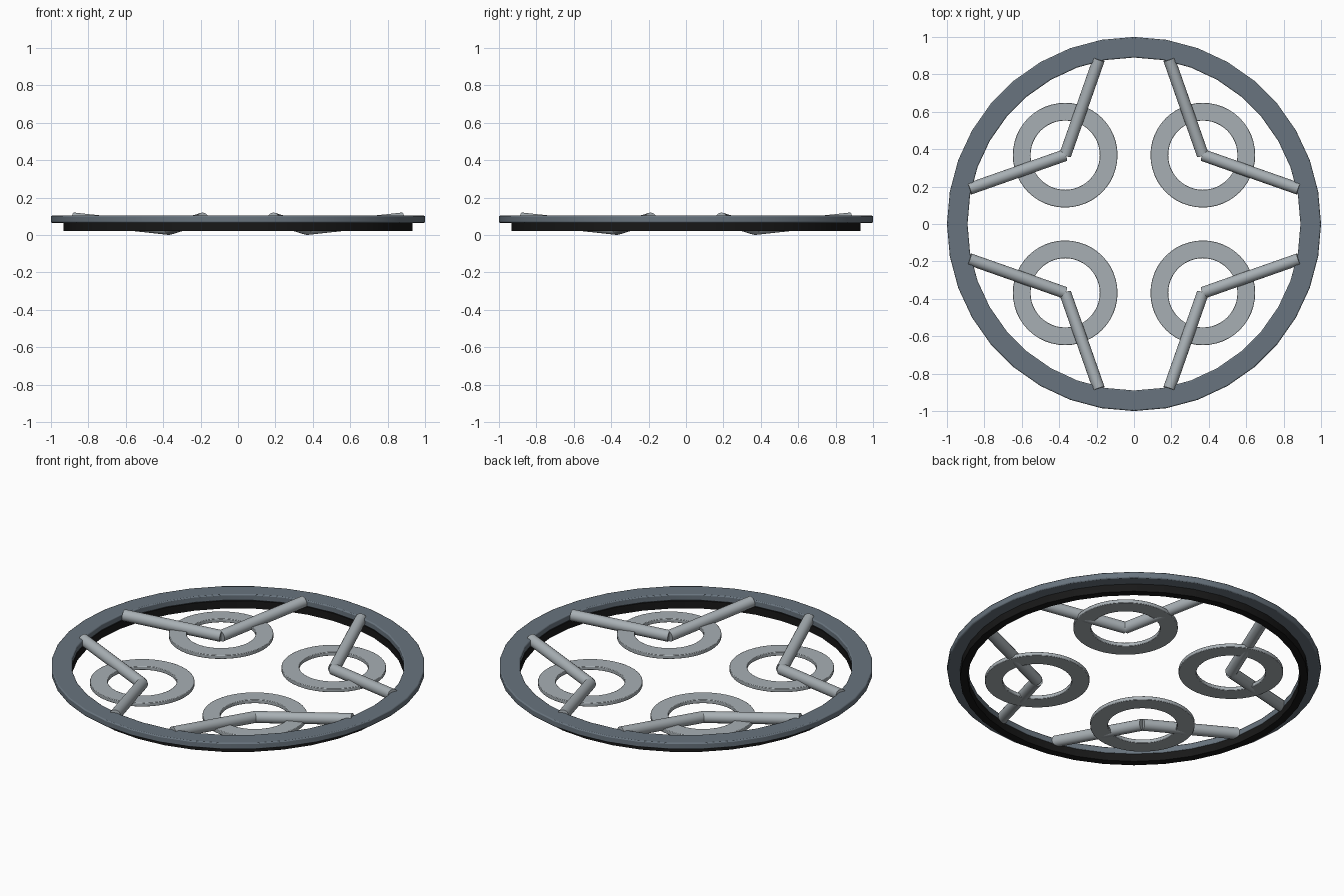
import bpy, math
from mathutils import Vector

cube = bpy.data.objects.get("Cube")
if cube:
    bpy.data.objects.remove(cube, do_unlink=True)


def material(name, colour):
    m = bpy.data.materials.new(name)
    m.use_nodes = True
    m.diffuse_color = (*colour, 1)
    m.node_tree.nodes["Principled BSDF"].inputs["Base Color"].default_value = (*colour, 1)
    return m


slate = material("slate grey", (0.14, 0.175, 0.21))
black = material("black rubber", (0.009, 0.009, 0.009))
silver = material("light grey", (0.39, 0.43, 0.455))


def finish(obj, name, mat):
    obj.name = name
    obj.data.materials.append(mat)
    bpy.ops.object.shade_smooth_by_angle(angle=math.radians(40))
    return obj


def ring(name, mat, centre, inner, outer, low, high, sides, bevel=0):
    """Flat band with a rectangular section, swept about a vertical axis."""
    section = [(inner, low), (outer, low), (outer, high), (inner, high)]
    verts, faces = [], []
    for i in range(sides):
        a = math.tau * i / sides
        verts += [(r * math.cos(a), r * math.sin(a), z) for r, z in section]
        n = (i + 1) % sides
        for k in range(4):
            j = (k + 1) % 4
            faces.append((4 * i + k, 4 * n + k, 4 * n + j, 4 * i + j))
    mesh = bpy.data.meshes.new(name)
    mesh.from_pydata(verts, [], [f[::-1] for f in faces])
    obj = bpy.data.objects.new(name, mesh)
    bpy.context.collection.objects.link(obj)
    obj.location = (*centre, 0)
    bpy.ops.object.select_all(action='DESELECT')
    obj.select_set(True)
    bpy.context.view_layer.objects.active = obj
    if bevel:
        mod = obj.modifiers.new("soft edges", 'BEVEL')
        mod.width = bevel
        mod.segments = 2
        mod.limit_method = 'ANGLE'
        mod.angle_limit = math.radians(40)
    return finish(obj, name, mat)


def tube(name, mat, start, end, radius):
    a, b = Vector(start), Vector(end)
    bpy.ops.mesh.primitive_cylinder_add(vertices=16, radius=radius,
                                        depth=(b - a).length, location=(a + b) / 2)
    obj = bpy.context.object
    obj.rotation_euler = (b - a).to_track_quat('Z', 'Y').to_euler()
    return finish(obj, name, mat)


# Outer rim and the darker band below it
ring("outer_rim", slate, (0, 0), 0.89, 1.0, 0.065, 0.103, 36, 0.006)
ring("lower_band", black, (0, 0), 0.89, 0.932, 0.02, 0.065, 36)

# Four washers, each carried by two sloping arms
for sx, side in ((1, "left"), (-1, "right")):
    for sy, end in ((-1, "front"), (1, "back")):
        tag = f"{end}_{side}"
        hub = (0.368 * sx, 0.368 * sy, 0.032)
        ring(f"washer_{tag}", silver, hub[:2], 0.185, 0.28, 0.026, 0.048, 48, 0.003)
        tube(f"side_arm_{tag}", silver, hub, (0.88 * sx, 0.188 * sy, 0.088), 0.032)
        tube(f"end_arm_{tag}", silver, hub, (0.188 * sx, 0.88 * sy, 0.088), 0.032)
